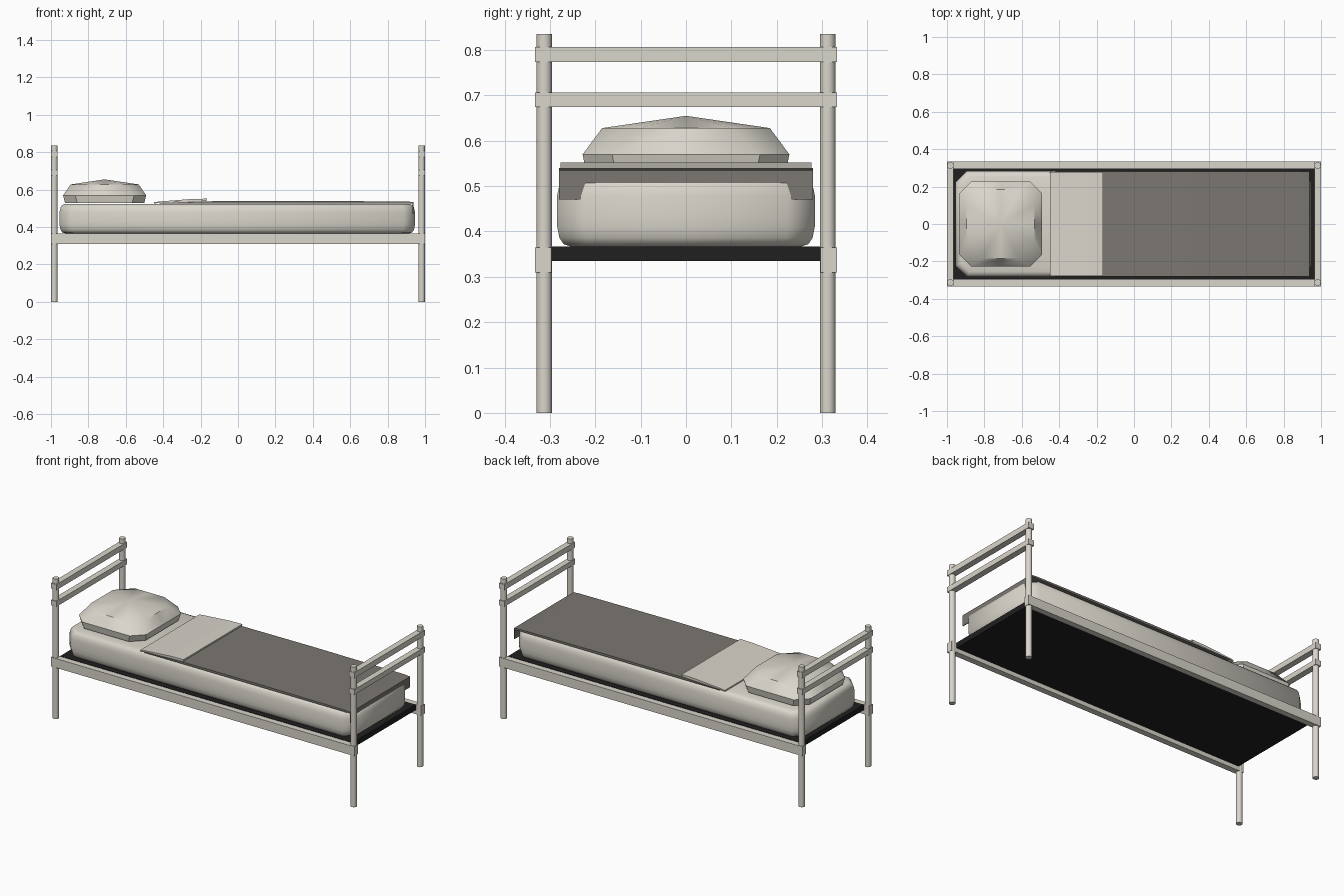
import bpy, bmesh, math

if "Cube" in bpy.data.objects:
    bpy.data.objects.remove(bpy.data.objects["Cube"])


def material(name, rgb):
    m = bpy.data.materials.new(name)
    m.diffuse_color = (*rgb, 1)
    m.use_nodes = True
    m.node_tree.nodes["Principled BSDF"].inputs["Base Color"].default_value = m.diffuse_color
    return m


CREAM = material("cream", (0.70, 0.67, 0.60))
BLANKET = material("grey_brown", (0.20, 0.185, 0.165))
BLACK = material("black", (0.014, 0.014, 0.014))


def finish(name, bm, mat, smooth=None):
    bmesh.ops.recalc_face_normals(bm, faces=bm.faces)
    me = bpy.data.meshes.new(name)
    bm.to_mesh(me)
    bm.free()
    me.materials.append(mat)
    ob = bpy.data.objects.new(name, me)
    bpy.context.collection.objects.link(ob)
    if smooth:
        bpy.ops.object.select_all(action='DESELECT')
        ob.select_set(True)
        bpy.context.view_layer.objects.active = ob
        bpy.ops.object.shade_smooth_by_angle(angle=math.radians(smooth))
    return ob


def box(name, x, y, z, mat):
    bm = bmesh.new()
    bmesh.ops.create_cube(bm, size=1)
    for v in bm.verts:
        v.co = [lo + (c + 0.5) * (hi - lo) for c, (lo, hi) in zip(v.co, (x, y, z))]
    return finish(name, bm, mat)


def extrude_y(name, profile, hy, mat):
    """Extrude an x-z outline across the width of the bed."""
    bm = bmesh.new()
    a = [bm.verts.new((x, -hy, z)) for x, z in profile]
    b = [bm.verts.new((x, hy, z)) for x, z in profile]
    n = len(a)
    for i in range(n):
        j = (i + 1) % n
        bm.faces.new((a[i], a[j], b[j], b[i]))
    bm.faces.new(a)
    bm.faces.new(b)
    return finish(name, bm, mat)


def cushion(name, cx, rings, mat, smooth, apex=None):
    """Stack of rectangles with cut corners: (half x, half y, corner cut, z)."""
    bm = bmesh.new()
    loops = []
    for hx, hy, c, z in rings:
        pts = [(hx, hy - c), (hx - c, hy), (0, hy), (-hx + c, hy), (-hx, hy - c), (-hx, 0),
               (-hx, -hy + c), (-hx + c, -hy), (0, -hy), (hx - c, -hy), (hx, -hy + c), (hx, 0)]
        loops.append([bm.verts.new((cx + x, y, z)) for x, y in pts])
    for a, b in zip(loops, loops[1:]):
        for i in range(12):
            j = (i + 1) % 12
            bm.faces.new((a[i], a[j], b[j], b[i]))
    bm.faces.new(loops[0])
    if apex:
        top = bm.verts.new((cx, 0, apex))
        for i in range(12):
            bm.faces.new((loops[-1][i], loops[-1][(i + 1) % 12], top))
    else:
        bm.faces.new(loops[-1])
    return finish(name, bm, mat, smooth)


# Four round corner posts
for sx, end in ((-1, "head"), (1, "foot")):
    for sy, side in ((-1, "front"), (1, "back")):
        bm = bmesh.new()
        bmesh.ops.create_cone(bm, cap_ends=True, segments=12, radius1=0.0175,
                              radius2=0.0175, depth=0.835)
        bmesh.ops.translate(bm, verts=bm.verts, vec=(sx * 0.982, sy * 0.3125, 0.4175))
        finish(f"{end}_{side}_post", bm, CREAM, 40)
    # Two cross rails at each end
    xs = sorted((sx * 0.964, sx * 1.0))
    for label, z in (("lower", (0.675, 0.706)), ("upper", (0.774, 0.807))):
        box(f"{end}_{label}_rail", xs, (-0.333, 0.333), z, CREAM)

# Long side rails
for sy, side in ((-1, "front"), (1, "back")):
    box(f"{side}_side_rail", (-1, 1), sorted((sy * 0.297, sy * 0.333)), (0.31, 0.365), CREAM)

# Dark bed base
box("bed_base", (-0.965, 0.965), (-0.297, 0.297), (0.335, 0.367), BLACK)

# Mattress with rounded edges and cut corners
prof = [(0.03, 0.367), (0.014, 0.372), (0.005, 0.386), (0.0, 0.41), (0.0, 0.435),
        (0.0, 0.48), (0.005, 0.504), (0.014, 0.518), (0.03, 0.524)]
cushion("mattress", -0.004, [(0.95 - d, 0.284 - d, 0.06 - d * 0.4, z) for d, z in prof], CREAM, 50)

# Pillow
cushion("pillow", -0.713, [(0.212, 0.22, 0.065, 0.53), (0.222, 0.228, 0.065, 0.57),
                           (0.182, 0.185, 0.085, 0.628)], CREAM, 40, apex=0.655)

# Blanket with a short drop at the foot
extrude_y("blanket", [(-0.42, 0.526), (-0.17, 0.526), (0.934, 0.526), (0.934, 0.47),
                      (0.939, 0.47), (0.939, 0.534), (0.9, 0.537), (0.3, 0.540), (-0.17, 0.538),
                      (-0.42, 0.529)], 0.280, BLANKET)

# Turned-down sheet, rising towards the blanket
extrude_y("folded_sheet", [(-0.45, 0.525), (-0.42, 0.53), (-0.17, 0.539), (-0.165, 0.552),
                           (-0.25, 0.550), (-0.42, 0.537), (-0.45, 0.533)], 0.277, CREAM)
